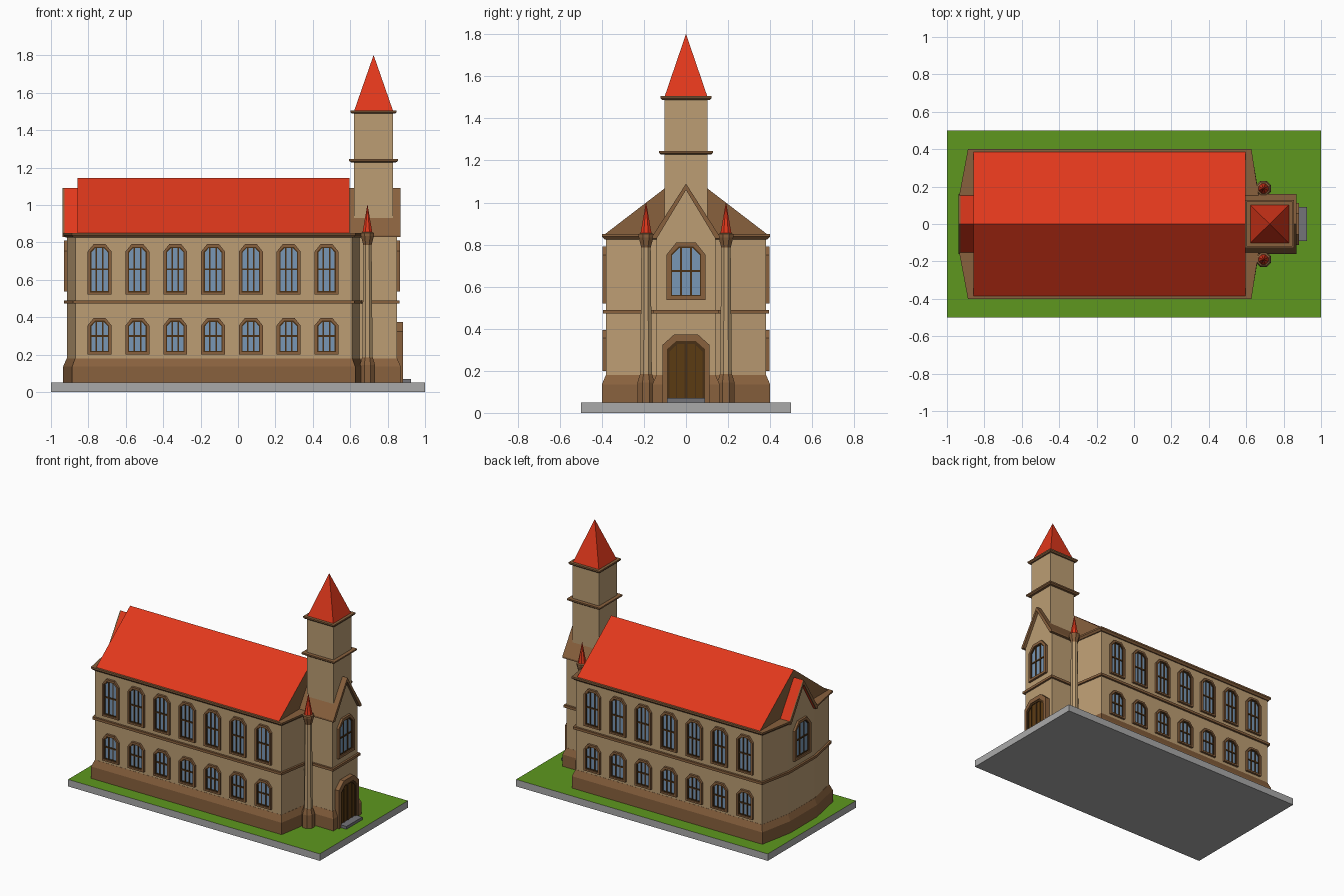
import bpy, math
from mathutils import Vector, Matrix

if "Cube" in bpy.data.objects:
    bpy.data.objects.remove(bpy.data.objects["Cube"])


def material(name, *rgb):
    m = bpy.data.materials.new(name)
    m.diffuse_color = [c ** 2.2 for c in rgb] + [1]
    m.use_nodes = True
    m.node_tree.nodes["Principled BSDF"].inputs["Base Color"].default_value = m.diffuse_color
    return m


TAN = material("sandstone", .73, .61, .45)
BROWN = material("brown_stone", .53, .38, .25)
RED = material("red_tile", .88, .23, .13)
GREEN = material("grass", .37, .59, .14)
GREY = material("grey_stone", .66, .66, .66)
STEP = material("step_stone", .45, .45, .47)
GLASS = material("glass", .47, .59, .71)
DARK = material("dark_wood", .29, .20, .11)
DOOR = material("door_wood", .36, .24, .10)
ID = Matrix.Identity(4)


def build(name, verts, faces, mat, mw=ID):
    me = bpy.data.meshes.new(name)
    me.from_pydata([mw @ Vector(v) for v in verts], [], faces)
    me.materials.append(mat)
    ob = bpy.data.objects.new(name, me)
    bpy.context.collection.objects.link(ob)
    return ob


def loft(name, layers, mat, mw=ID):
    """Closed skin through (polygon, height) layers."""
    n = len(layers[0][0])
    verts = [(x, y, z) for poly, z in layers for x, y in poly]
    faces = [tuple(range(n))[::-1]]
    for k in range(len(layers) - 1):
        faces += [(k*n + i, k*n + (i+1) % n, (k+1)*n + (i+1) % n, (k+1)*n + i) for i in range(n)]
    faces.append(tuple(range((len(layers)-1)*n, len(layers)*n)))
    return build(name, verts, faces, mat, mw)


def ring(name, outer, inner, d0, d1, mat, mw):
    n = len(outer)
    verts = [(x, y, d) for d in (d0, d1) for p in (outer, inner) for x, y in p]
    faces = []
    for i in range(n):
        j = (i+1) % n
        faces += [(2*n+i, 2*n+j, 3*n+j, 3*n+i), (i, j, 2*n+j, 2*n+i),
                  (3*n+i, 3*n+j, n+j, n+i), (n+i, n+j, j, i)]
    return build(name, verts, faces, mat, mw)


def rect(x0, x1, y0, y1):
    return [(x0, y0), (x1, y0), (x1, y1), (x0, y1)]


def offset(poly, d):
    """Mitred outward offset of a counter-clockwise polygon."""
    out = []
    for i, p in enumerate(poly):
        a, b, c = Vector(poly[i-1]), Vector(p), Vector(poly[(i+1) % len(poly)])
        e, f = (b-a).normalized(), (c-b).normalized()
        n1, n2 = Vector((e.y, -e.x)), Vector((f.y, -f.x))
        out.append(tuple(b + (n1+n2) * d / (1 + n1.dot(n2))))
    return out


def arch(hw, z0, z1, ch):
    return [(-hw, z0), (hw, z0), (hw, z1-ch), (hw*.5, z1), (-hw*.5, z1), (-hw, z1-ch)]


def wall_frame(angle, pos):
    """Local (along wall, up, outward) placed on a wall facing the angle."""
    c, s = round(math.cos(angle)), round(math.sin(angle))
    return Matrix(((-s, 0, c, pos[0]), (c, 0, s, pos[1]), (0, 1, 0, 0), (0, 0, 0, 1)))


def mirrored(half):
    return half + [(x, -y) for x, y in half[::-1]]


# Ground slab with grass on top
ground = loft("ground_slab", [(rect(-1, 1, -.5, .5), 0), (rect(-1, 1, -.5, .5), .05)], GREY)
ground.data.materials.append(GREEN)
ground.data.polygons[-1].material_index = 1

# Walls, plinth and string course share one footprint
foot = mirrored([(-.915, -.15), (-.87, -.38), (.61, -.38), (.65, -.14), (.85, -.14)])
loft("walls", [(foot, .05), (foot, .84)], TAN)
plinth = offset(foot, .02)
loft("plinth", [(plinth, .05), (plinth, .135), (offset(foot, .001), .18)], BROWN)
loft("string_course", [(offset(foot, .014), .472), (offset(foot, .014), .49)], BROWN)
eaves = mirrored([(-.90, -.15), (-.935, -.15), (-.888, -.4), (.628, -.4), (.668, -.14)])
loft("eaves", [(offset(eaves, -.012), .825), (eaves, .838), (eaves, .85)], BROWN)

# Main roof with stone gable ends; profile in (y, z) swept along x
along_x = wall_frame(0, (0, 0))
tri = [(-.385, .85), (.385, .85), (0, 1.145)]
roof = loft("main_roof", [(tri, -.857), (tri, .595)], RED, along_x)
roof.data.materials.append(BROWN)
roof.data.polygons[0].material_index = roof.data.polygons[-1].material_index = 1

# End gables with their small roofs
gable = [(-.14, .83), (.14, .83), (.14, .845), (0, 1.065), (-.14, .845)]
chevron = [(-.16, .828), (-.14, .828), (0, 1.06), (.14, .828), (.16, .828), (.16, .84), (0, 1.09), (-.16, .84)]
loft("porch_gable", [(gable, .59), (gable, .85)], TAN, along_x)
loft("porch_roof", [(chevron, .59), (chevron, .87)], BROWN, along_x)
loft("rear_gable", [(gable, -.915), (gable, -.85)], TAN, along_x)
loft("rear_gable_roof", [(chevron, -.928), (chevron, -.85)], RED, along_x)
loft("rear_gable_trim", [(chevron, -.937), (chevron, -.928)], BROWN, along_x)

# Tower with two cornices and a spire
tower = rect(.62, .83, -.103, .103)
loft("tower", [(tower, .82), (tower, 1.495)], TAN)
for name, z, d in (("tower_band", 1.228, .026), ("tower_cornice", 1.488, .018)):
    loft(name, [(offset(tower, d*.6), z), (offset(tower, d), z+.008), (offset(tower, d), z+.018)], BROWN)
loft("spire", [(tower, 1.5), (rect(.7245, .7255, -.0005, .0005), 1.8)], RED)


# Corner turrets
def octagon(r, cy):
    return [(.692 + r*math.cos((k+.5)*math.pi/4), cy + r*math.sin((k+.5)*math.pi/4)) for k in range(8)]


def turn(name, profile, cy, mat):
    loft(name, [(octagon(r, cy), z) for r, z in profile], mat)


for side, cy in (("front", -.19), ("back", .19)):
    turn(side + "_turret_base", [(.044, .05), (.044, .145), (.031, .185)], cy, BROWN)
    turn(side + "_turret_shaft", [(.030, .18), (.024, .80)], cy, TAN)
    turn(side + "_turret_capital", [(.024, .785), (.038, .835), (.038, .85), (.028, .855)], cy, BROWN)
    turn(side + "_turret_spire", [(.029, .85), (.0008, 1.0)], cy, RED)


# Windows: stone surround, dark inner frame, glass and glazing bars
def window(name, angle, pos, hw, z0, z1, border, proud=.016):
    mw = wall_frame(angle, pos)
    ch = hw * .62
    inner = (hw - border, z0 + border*.9, z1 - border)
    hole = arch(*inner, ch*.65)
    t = .006
    pane = arch(inner[0]-t, inner[1]+t, inner[2]-t, ch*.6)
    ring(name + "_surround", arch(hw, z0, z1, ch), hole, -.01, proud, BROWN, mw)
    ring(name + "_frame", hole, pane, -.005, .009, DARK, mw)
    loft(name + "_glass", [(hole, -.005), (hole, .003)], GLASS, mw)
    for u in (-inner[0]/3, inner[0]/3):
        bar = rect(u-.004, u+.004, inner[1], inner[2]-.002)
        loft(name + "_mullion", [(bar, 0), (bar, .008)], DARK, mw)
    zm = (inner[1] + inner[2]) / 2 + .002
    bar = rect(-inner[0], inner[0], zm-.005, zm+.005)
    loft(name + "_transom", [(bar, 0), (bar, .0085)], DARK, mw)


for side, s in (("front", -1), ("back", 1)):
    for i in range(7):
        pos = (-.74 + i*.2022, s*.38)
        window(f"{side}_upper_window_{i+1}", s*math.pi/2, pos, .064, .52, .79, .014)
        window(f"{side}_lower_window_{i+1}", s*math.pi/2, pos, .064, .20, .395, .014)
window("porch_window", 0, (.85, 0), .092, .537, .81, .02)
window("rear_window", math.pi, (-.915, 0), .092, .537, .81, .02)

# Double door with stone surround and a step
mw = wall_frame(0, (.85, 0))
door = arch(.091, .055, .342, .04)
ring("door_surround", arch(.112, .05, .373, .05), door, -.01, .032, BROWN, mw)
ring("door_frame", door, arch(.078, .065, .328, .036), 0, .028, DARK, mw)
loft("door_leaves", [(door, 0), (door, .022)], DOOR, mw)
for u, w in ((-.045, .0015), (0, .008), (.045, .0015)):
    strip = rect(u-w, u+w, .06, .33)
    loft("door_strip", [(strip, .01), (strip, .026)], DARK, mw)
step = rect(.84, .925, -.09, .09)
loft("door_step", [(step, .05), (step, .07)], STEP)
